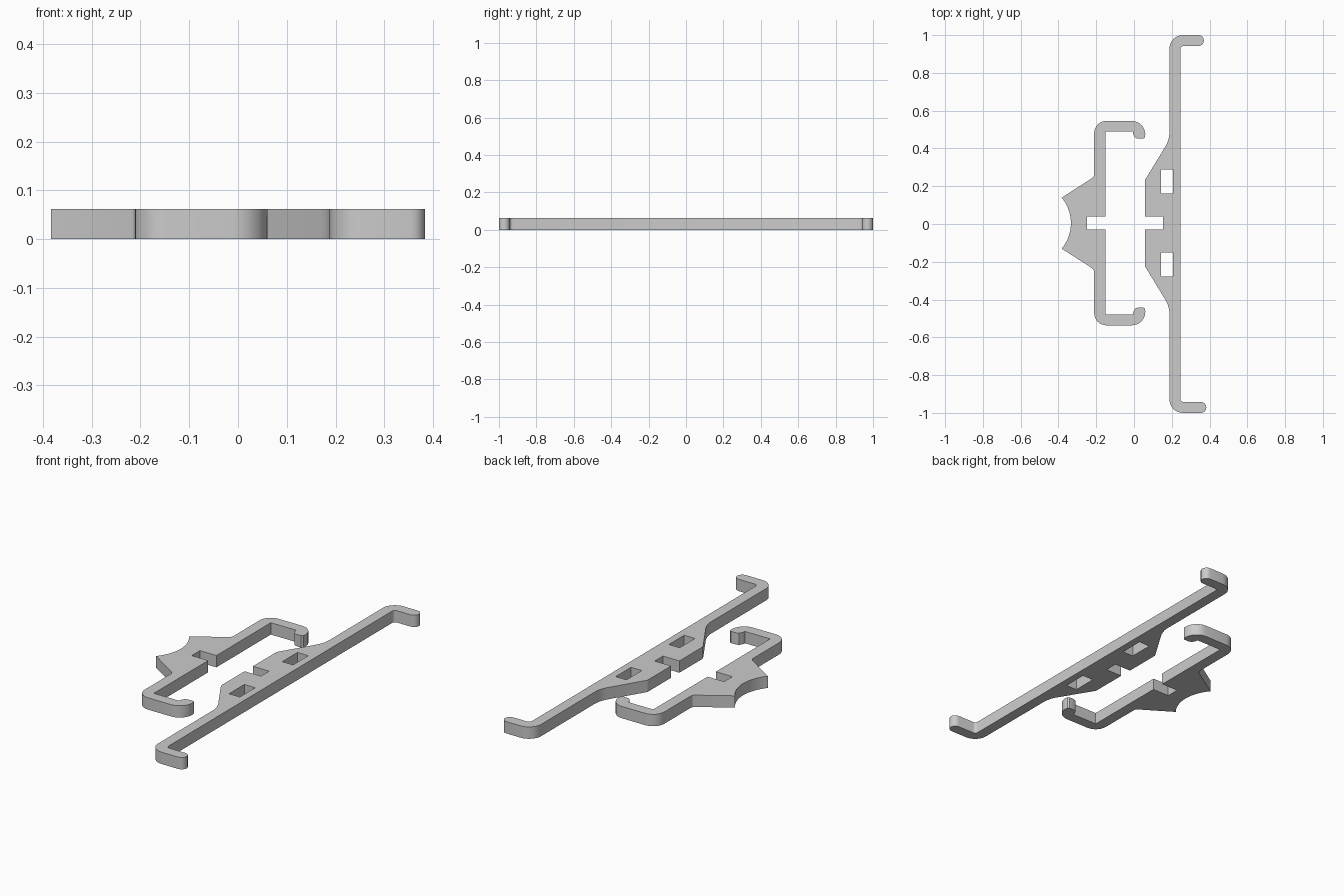
import bpy, bmesh, math

if "Cube" in bpy.data.objects:
    bpy.data.objects.remove(bpy.data.objects["Cube"])

HEIGHT = 0.062
MID = 0.0045  # small y offset of the clip and of the middle of the bar

grey = bpy.data.materials.new("plain grey")
grey.diffuse_color = (0.6, 0.6, 0.6, 1)
grey.use_nodes = True
grey.node_tree.nodes["Principled BSDF"].inputs["Base Color"].default_value = grey.diffuse_color


def arc(cx, cy, r, a0, a1, n=8):
    """Points on a circle arc, angles in degrees."""
    return [(cx + r * math.cos(math.radians(a0 + (a1 - a0) * i / n)),
             cy + r * math.sin(math.radians(a0 + (a1 - a0) * i / n))) for i in range(n + 1)]


def rect(x0, x1, y0, y1):
    return [(x0, y0), (x1, y0), (x1, y1), (x0, y1)]


def plate(name, loops):
    """Extrude an outline with holes into a flat plate standing on z = 0."""
    bm = bmesh.new()
    edges = []
    for loop in loops:
        vs = [bm.verts.new((x, y, 0)) for x, y in loop]
        edges += [bm.edges.new((vs[i - 1], vs[i])) for i in range(len(vs))]
    bmesh.ops.triangle_fill(bm, edges=edges, use_beauty=True, use_dissolve=False)
    top = bmesh.ops.extrude_face_region(bm, geom=bm.faces[:], use_keep_orig=True)
    bmesh.ops.translate(bm, vec=(0, 0, HEIGHT),
                        verts=[g for g in top["geom"] if isinstance(g, bmesh.types.BMVert)])
    bmesh.ops.recalc_face_normals(bm, faces=bm.faces[:])
    me = bpy.data.meshes.new(name)
    bm.to_mesh(me)
    bm.free()
    me.materials.append(grey)
    ob = bpy.data.objects.new(name, me)
    bpy.context.collection.objects.link(ob)
    bpy.ops.object.select_all(action='DESELECT')
    ob.select_set(True)
    bpy.context.view_layer.objects.active = ob
    bpy.ops.object.shade_smooth_by_angle(angle=math.radians(30))


def mirrored(half):
    return [(x, -y) for x, y in reversed(half)]


# Clip: concave back, curled arms, notch in the middle
half_clip = (
    [(-0.383, 0.135), (-0.222, 0.238), (-0.214, 0.246), (-0.211, 0.258)]
    + arc(-0.146, 0.476, 0.065, 180, 90)
    + arc(-0.012, 0.469, 0.072, 90, 0)
    + [(0.058, 0.453), (0.05, 0.447), (0.02, 0.447), (0.006, 0.453), (-0.003, 0.468),
       (-0.006, 0.484), (-0.152, 0.484), (-0.152, 0.034), (-0.248, 0.034)])
sag = 0.049
R = (0.135 ** 2 + sag ** 2) / (2 * sag)
a = math.degrees(math.asin(0.135 / R))
back = arc(-0.334 - R, 0, R, -a, a, 16)[1:-1]
clip = half_clip + mirrored(half_clip) + back
plate("clip", [[(x, y + MID) for x, y in clip]])


# Long bar: hooked ends, wide middle with notch and two square holes
def half_bar(hook_x, mid):
    r = 0.029
    return ([(0.154, 0.034 + mid), (0.059, 0.034 + mid), (0.059, 0.23 + mid),
             (0.17, 0.412 + mid), (0.18, 0.435 + mid), (0.186, 0.458 + mid), (0.188, 0.482 + mid)]
            + arc(0.258, 0.93, 0.07, 180, 90)
            + arc(hook_x - r, 1 - r, r, 90, -90)
            + arc(0.261, 0.926, 0.016, 90, 180, 4))


upper = half_bar(0.370, MID)
lower = mirrored(half_bar(0.383, -MID))
holes = [rect(0.143, 0.206, s * 0.22 - 0.0635 + MID, s * 0.22 + 0.0635 + MID) for s in (1, -1)]
plate("hooked_bar", [upper + lower] + holes)
